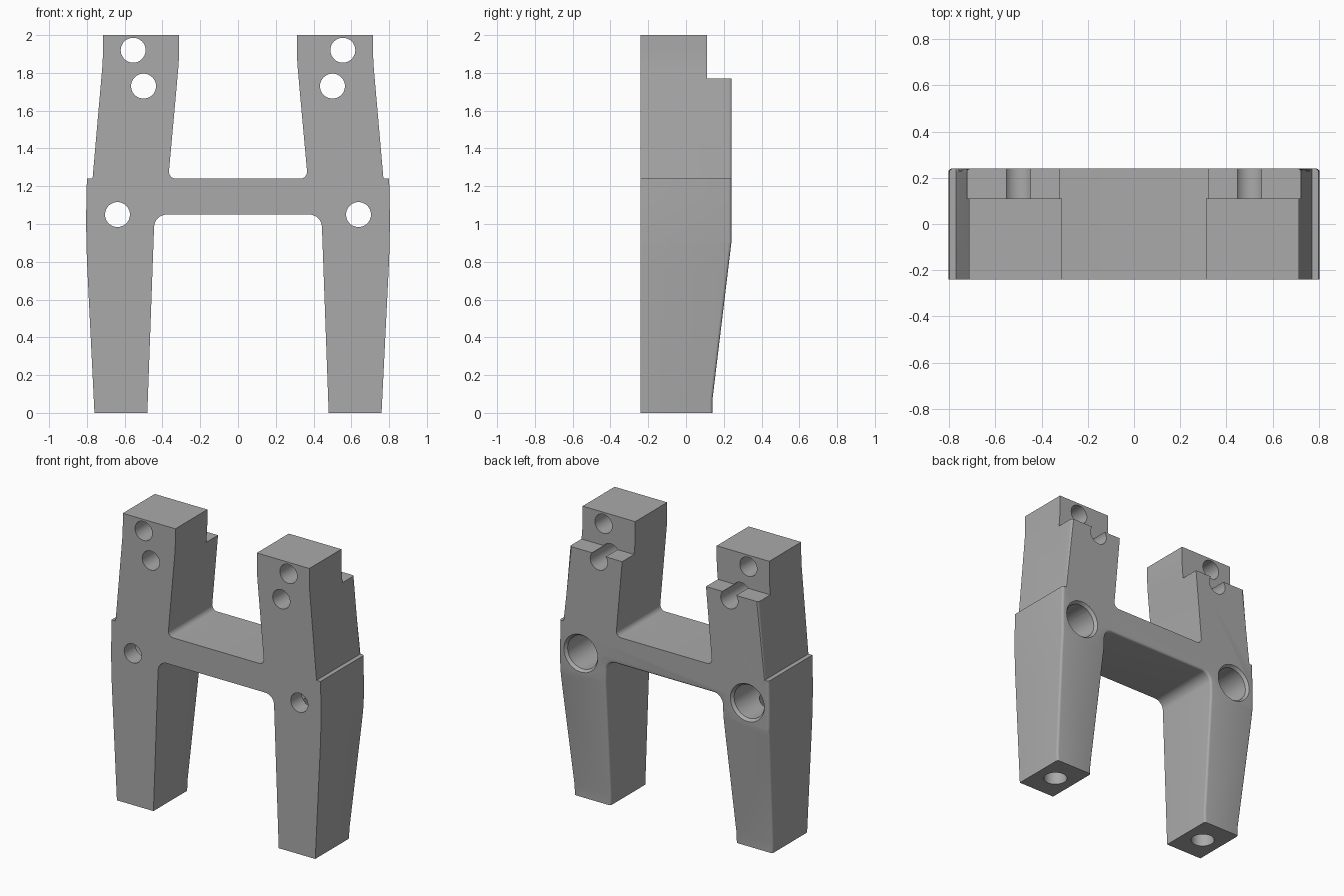
import bpy, bmesh
from math import pi, cos
from mathutils import Vector, Matrix

cube = bpy.data.objects.get("Cube")
if cube:
    bpy.data.objects.remove(cube, do_unlink=True)

FRONT, BACK = -0.24, 0.24

grey = bpy.data.materials.new("plain grey")
grey.use_nodes = True
colour = (0.4, 0.4, 0.4, 1)
grey.diffuse_color = colour
grey.node_tree.nodes["Principled BSDF"].inputs["Base Color"].default_value = colour


def make_object(name, bm):
    mesh = bpy.data.meshes.new(name)
    bm.to_mesh(mesh)
    bm.free()
    obj = bpy.data.objects.new(name, mesh)
    bpy.context.collection.objects.link(obj)
    mesh.materials.append(grey)
    return obj


def rounded(points, steps=8):
    """Round each corner with a conic arc starting at its given distance."""
    out = []
    for i, (x, z, d) in enumerate(points):
        p = Vector((x, z))
        if not d:
            out.append(p)
            continue
        u = (Vector(points[i - 1][:2]) - p).normalized()
        v = (Vector(points[i + 1][:2]) - p).normalized()
        a, b = p + u * d, p + v * d
        w = cos((pi - u.angle(v)) / 2)
        for k in range(steps + 1):
            t = k / steps
            c0, c1, c2 = (1 - t) ** 2, 2 * w * t * (1 - t), t * t
            out.append((a * c0 + p * c1 + b * c2) / (c0 + c1 + c2))
    return out


def back_depth(z):
    """Back face leans forward down the lower legs."""
    if z >= 0.9:
        return BACK
    return 0.14 + (BACK - 0.14) * max(0, z - 0.07) / 0.83


# Frame outline: half profile as x, z, corner rounding
half = rounded([
    (0, 1.05, 0), (0.442, 1.05, 0.065), (0.48, 0, 0), (0.76, 0, 0),
    (0.807, 0.95, 0.2), (0.80, 1.24, 0), (0.77, 1.24, 0),
    (0.715, 1.87, 0.06), (0.715, 2, 0), (0.312, 2, 0),
    (0.312, 1.87, 0.06), (0.369, 1.24, 0.04), (0, 1.24, 0)])
outline = half[1:-1] + [Vector((-p.x, p.y)) for p in reversed(half[1:-1])]

bm = bmesh.new()
face = bm.faces.new([bm.verts.new((p.x, FRONT, p.y)) for p in outline])
ext = bmesh.ops.extrude_face_region(bm, geom=[face])
for v in ext["geom"]:
    if isinstance(v, bmesh.types.BMVert):
        v.co.y = BACK
bmesh.ops.recalc_face_normals(bm, faces=bm.faces[:])

# Split and lean the back of the legs
for z in (0.07, 0.9):
    bmesh.ops.bisect_plane(bm, geom=bm.verts[:] + bm.edges[:] + bm.faces[:],
                           plane_co=(0, 0, z), plane_no=(0, 0, 1))
for v in bm.verts:
    if v.co.y > 0:
        v.co.y = back_depth(v.co.z)
bm.normal_update()


def soft_edge(e):
    backs = [f for f in e.link_faces if f.normal.y > 0.9]
    if len(backs) != 1:
        return False
    side = next(f for f in e.link_faces if f not in backs)
    mid = (e.verts[0].co + e.verts[1].co) / 2
    outer = side.normal.x * mid.x > 0.3
    under_bar = abs(mid.x) < 0.5 and mid.z < 1.1
    return outer or (under_bar and mid.z > 0.01)


# Soft back edges on the outer sides and inside the legs
bmesh.ops.bevel(bm, geom=[e for e in bm.edges if soft_edge(e)], offset=0.02,
                segments=4, profile=0.5, affect='EDGES', clamp_overlap=True)
frame = make_object("frame", bm)


def cut(bm):
    bmesh.ops.recalc_face_normals(bm, faces=bm.faces[:])
    tool = make_object("cutter", bm)
    tool.hide_render = True
    mod = frame.modifiers.new("cut", 'BOOLEAN')
    mod.operation, mod.solver, mod.object = 'DIFFERENCE', 'EXACT', tool
    bpy.context.view_layer.objects.active = frame
    bpy.ops.object.modifier_apply(modifier=mod.name)
    bpy.data.objects.remove(tool, do_unlink=True)


def drill(start, end, r1, r2=None):
    a, b = Vector(start), Vector(end)
    rot = (b - a).to_track_quat('Z', 'Y').to_matrix().to_4x4()
    bm = bmesh.new()
    bmesh.ops.create_cone(bm, cap_ends=True, segments=40, radius1=r1,
                          radius2=r2 or r1, depth=(b - a).length,
                          matrix=Matrix.Translation((a + b) / 2) @ rot)
    cut(bm)


# Step behind the top of the posts
bm = bmesh.new()
bmesh.ops.create_cube(bm, size=1, matrix=Matrix.Translation((0, 0.61, 2.27))
                      @ Matrix.Diagonal((3, 1, 1, 1)))
cut(bm)

for s in (-1, 1):
    # Post holes and axle hole
    for x, z in ((0.555, 1.92), (0.5, 1.73), (0.638, 1.05)):
        drill((s * x, -0.5, z), (s * x, 0.5, z), 0.066)
    # Counterbore with chamfered rim
    drill((s * 0.638, -0.12, 1.05), (s * 0.638, 0.5, 1.05), 0.115)
    drill((s * 0.638, 0.22, 1.05), (s * 0.638, 0.26, 1.05), 0.115, 0.145)
    # Leg socket from below
    drill((s * 0.62, -0.05, -0.1), (s * 0.62, -0.05, 1.04), 0.075)

bpy.ops.object.select_all(action='DESELECT')
frame.select_set(True)
bpy.context.view_layer.objects.active = frame
bpy.ops.object.shade_smooth_by_angle(angle=0.5)
